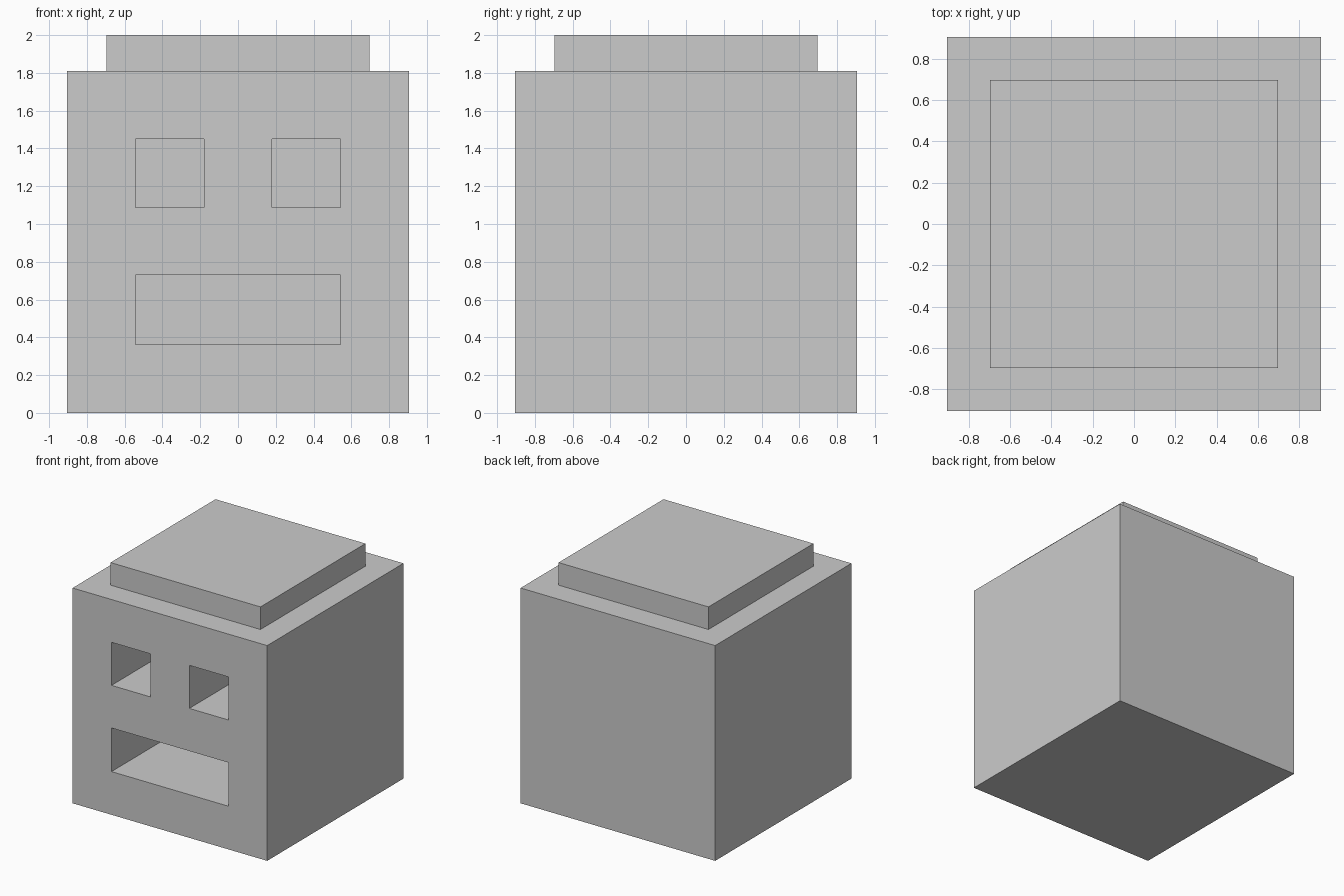
import bpy

if "Cube" in bpy.data.objects:
    bpy.data.objects.remove(bpy.data.objects["Cube"])

HALF = 0.905      # half width of the body
BODY_TOP = 1.81
DEPTH = 0.9       # how far the openings go in


def box(name, x, y, z):
    """Box from (min, max) ranges on each axis."""
    ranges = (x, y, z)
    bpy.ops.mesh.primitive_cube_add(size=1)
    obj = bpy.context.object
    obj.name = name
    for v in obj.data.vertices:
        v.co = [a + (c + 0.5) * (b - a) for c, (a, b) in zip(v.co, ranges)]
    return obj


def carve(target, name, x, z):
    """Cut a square-edged recess into the front face."""
    cutter = box(name, x, (-HALF - 0.1, -HALF + DEPTH), z)
    cutter.hide_render = True
    cutter.display_type = 'WIRE'
    mod = target.modifiers.new(name, 'BOOLEAN')
    mod.operation = 'DIFFERENCE'
    mod.solver = 'EXACT'
    mod.object = cutter
    bpy.context.view_layer.objects.active = target
    bpy.ops.object.modifier_apply(modifier=mod.name)
    bpy.data.objects.remove(cutter)


# Body
body = box("body", (-HALF, HALF), (-HALF, HALF), (0, BODY_TOP))

# Eyes and mouth
carve(body, "left_eye", (-0.543, -0.181), (1.088, 1.45))
carve(body, "right_eye", (0.181, 0.543), (1.088, 1.45))
carve(body, "mouth", (-0.543, 0.543), (0.363, 0.73))

# Lid
box("lid", (-0.697, 0.697), (-0.697, 0.697), (BODY_TOP, 2.0))
